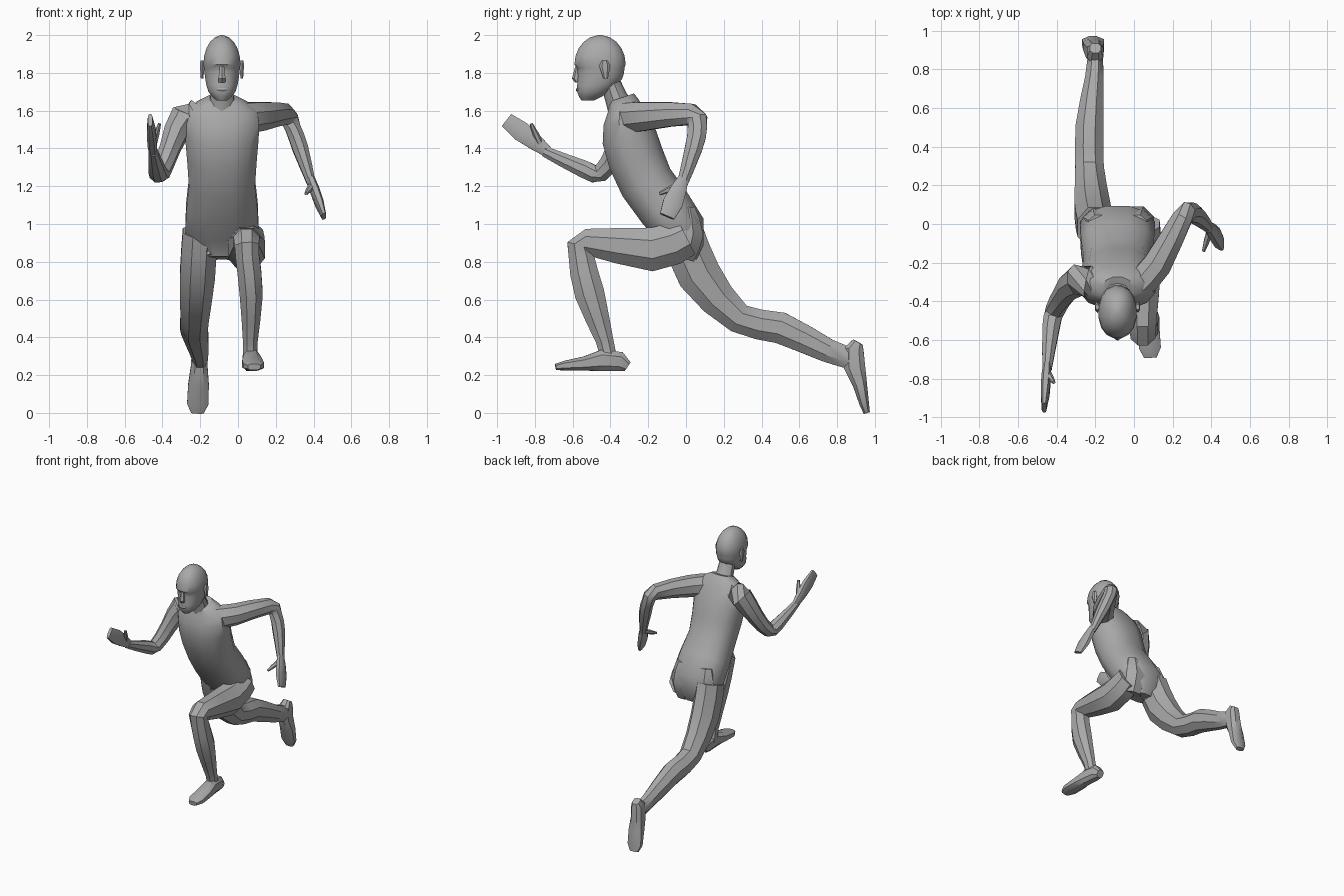
import bpy, bmesh, math
from mathutils import Vector

cube = bpy.data.objects.get("Cube")
if cube:
    bpy.data.objects.remove(cube, do_unlink=True)

shade = (0.4, 0.4, 0.4, 1)
grey = bpy.data.materials.new("plain grey")
grey.use_nodes = True
grey.diffuse_color = shade
grey.node_tree.nodes["Principled BSDF"].inputs["Base Color"].default_value = shade

MID = -.085  # body centre line
UP = Vector((0, 0, 1))
SIDES = {"left": 1, "right": -1}


def loft(name, rings, sides=8, power=1.0, normal=None):
    """Skin rings of (x, y, z, half width, half depth) along their centre path."""
    bm = bmesh.new()
    centres = [Vector(ring[:3]) for ring in rings]
    last = len(rings) - 1
    loops = []
    for i, (centre, ring) in enumerate(zip(centres, rings)):
        path = normal or centres[min(i + 1, last)] - centres[max(i - 1, 0)]
        path = path.normalized()
        across = Vector((1, 0, 0))
        across = (across - path * across.dot(path)).normalized()
        through = path.cross(across)
        width, depth = ring[3:]
        loop = []
        for k in range(sides):
            angle = math.tau * (k + .5) / sides
            c, s = math.cos(angle), math.sin(angle)
            u = math.copysign(abs(c) ** power, c) * width
            v = math.copysign(abs(s) ** power, s) * depth
            loop.append(bm.verts.new(centre + across * u + through * v))
        loops.append(loop)
    for low, high in zip(loops, loops[1:]):
        for k in range(sides):
            j = (k + 1) % sides
            bm.faces.new((low[k], low[j], high[j], high[k]))
    bm.faces.new(loops[0][::-1])
    bm.faces.new(loops[-1])
    bmesh.ops.recalc_face_normals(bm, faces=bm.faces)
    mesh = bpy.data.meshes.new(name)
    bm.to_mesh(mesh)
    bm.free()
    mesh.materials.append(grey)
    part = bpy.data.objects.new(name, mesh)
    bpy.context.collection.objects.link(part)
    bpy.ops.object.select_all(action="DESELECT")
    part.select_set(True)
    bpy.context.view_layer.objects.active = part
    bpy.ops.object.shade_smooth_by_angle(angle=math.radians(35))


def flowing(rings):
    """Add one smoothly curved ring halfway between each pair of rings."""
    result = []
    for i in range(len(rings) - 1):
        before, after = rings[max(i - 1, 0)], rings[min(i + 2, len(rings) - 1)]
        result.append(rings[i])
        result.append([(9 * (a + b) - p - q) / 16 for p, a, b, q
                       in zip(before, rings[i], rings[i + 1], after)])
    return result + [rings[-1]]


def hand(label, wrist, tip, thumb):
    """Flat mitten from wrist to fingertips, with a separate thumb."""
    wrist, tip, thumb = Vector(wrist), Vector(tip), Vector(thumb)
    shape = [(0, .022, .03), (.3, .026, .045), (.65, .024, .056), (1, .013, .043)]
    loft(label + "_hand", [(*wrist.lerp(tip, t), w, d) for t, w, d in shape], power=.7)
    root = wrist.lerp(tip, .15)
    loft(label + "_thumb", [(*root.lerp(thumb, t), r, r) for t, r
                            in ((0, .02), (.6, .016), (1, .009))], sides=6)


def foot(label, heel, toe, instep):
    """Foot lofted along its sole line, rising towards the instep."""
    heel, toe = Vector(heel), Vector(toe)
    shape = [(0, .03, .03), (.1, .045, .055), (.35, .047, .06),
             (.6, .058, .04), (.87, .06, .027), (1, .035, .018)]
    loft(label + "_foot", [(*(heel.lerp(toe, t) + instep * d), w, d)
                           for t, w, d in shape], power=.75)


# Torso leaning forward, from pelvis to neck base
loft("torso", flowing([(MID, *ring) for ring in [
    (-.02, .82, .1, .08), (-.03, .97, .2, .14), (-.21, 1.22, .18, .15),
    (-.3, 1.46, .2, .15), (-.32, 1.6, .19, .1), (-.34, 1.67, .08, .07)]]),
    sides=12, power=.85)
loft("neck", flowing([(MID, -.33, 1.58, .09, .08), (MID, -.37, 1.67, .065, .06),
                      (MID, -.42, 1.8, .06, .05)]), sides=10)

# Head: jaw and face rings, then a rounded skull overhanging as a brow
face = [(MID, -.52, 1.655, .03, .035), (MID, -.49, 1.7, .073, .088),
        (MID, -.455, 1.77, .09, .12), (MID, -.45, 1.825, .097, .126)]
skull = []
for step in range(6):
    angle = math.radians(17 * step)
    wide = math.cos(angle)
    skull.append((MID, -.455, 1.845 + .155 * math.sin(angle), .1 * wide, .138 * wide))
loft("head", flowing(face) + skull, sides=16, power=.9, normal=UP)
loft("nose", [(MID, -.57, 1.84, .012, .015), (MID, -.58, 1.77, .022, .024),
              (MID, -.57, 1.75, .02, .018)], sides=6, normal=UP)
loft("lips", [(MID, -.57, 1.72, .028, .008), (MID, -.57, 1.71, .032, .014),
              (MID, -.57, 1.7, .022, .008)], sides=6, normal=UP)

# Ears and buttocks mirrored about the centre line
for label, sign in SIDES.items():
    ear = MID + sign * .105
    loft(label + "_ear", [(ear, -.425, 1.77, .008, .012), (ear, -.43, 1.84, .014, .03),
                          (ear, -.43, 1.865, .01, .015)], sides=6, normal=UP)
    seat = MID + sign * .095
    loft(label + "_buttock", flowing([(seat, 0, 1.09, .06, .05), (seat, 0, .95, .1, .1),
                                      (seat, -.03, .82, .08, .08)]))

# Left arm swung back: shoulder, upper arm, elbow, forearm, wrist
loft("left_arm", flowing([
    (.02, -.32, 1.56, .08, .09), (.12, -.21, 1.57, .08, .08),
    (.25, .03, 1.58, .056, .06), (.29, .06, 1.51, .045, .055),
    (.33, .04, 1.4, .045, .05), (.39, -.02, 1.21, .024, .03)]))
hand("left", (.385, -.015, 1.24), (.455, -.1, 1.04), (.36, -.14, 1.16))

# Right arm swung forward
loft("right_arm", flowing([
    (-.2, -.31, 1.57, .08, .08), (-.29, -.29, 1.56, .08, .085),
    (-.36, -.36, 1.4, .058, .065), (-.41, -.45, 1.27, .052, .05),
    (-.43, -.54, 1.29, .048, .05), (-.45, -.75, 1.385, .026, .03)]))
hand("right", (-.45, -.73, 1.38), (-.465, -.95, 1.55), (-.415, -.82, 1.53))

# Left leg striding forward: hip, thigh, knee, calf, ankle
loft("left_leg", flowing([
    (.04, 0, .93, .1, .11), (.045, -.18, .865, .105, .125),
    (.045, -.53, .905, .075, .075), (.05, -.555, .83, .068, .072),
    (.07, -.51, .63, .066, .085), (.065, -.43, .38, .042, .05),
    (.065, -.41, .28, .045, .05)]))
foot("left", (.065, -.31, .215), (.085, -.69, .225), UP)

# Right leg pushing off behind
loft("right_leg", flowing([
    (-.2, -.02, .96, .1, .12), (-.215, .07, .73, .1, .125),
    (-.23, .28, .5, .08, .085), (-.23, .5, .45, .078, .09),
    (-.205, .75, .33, .052, .068), (-.2, .9, .28, .04, .06)]))
foot("right", (-.2, .94, .375), (-.215, .975, 0), Vector((0, -1, 0)))
